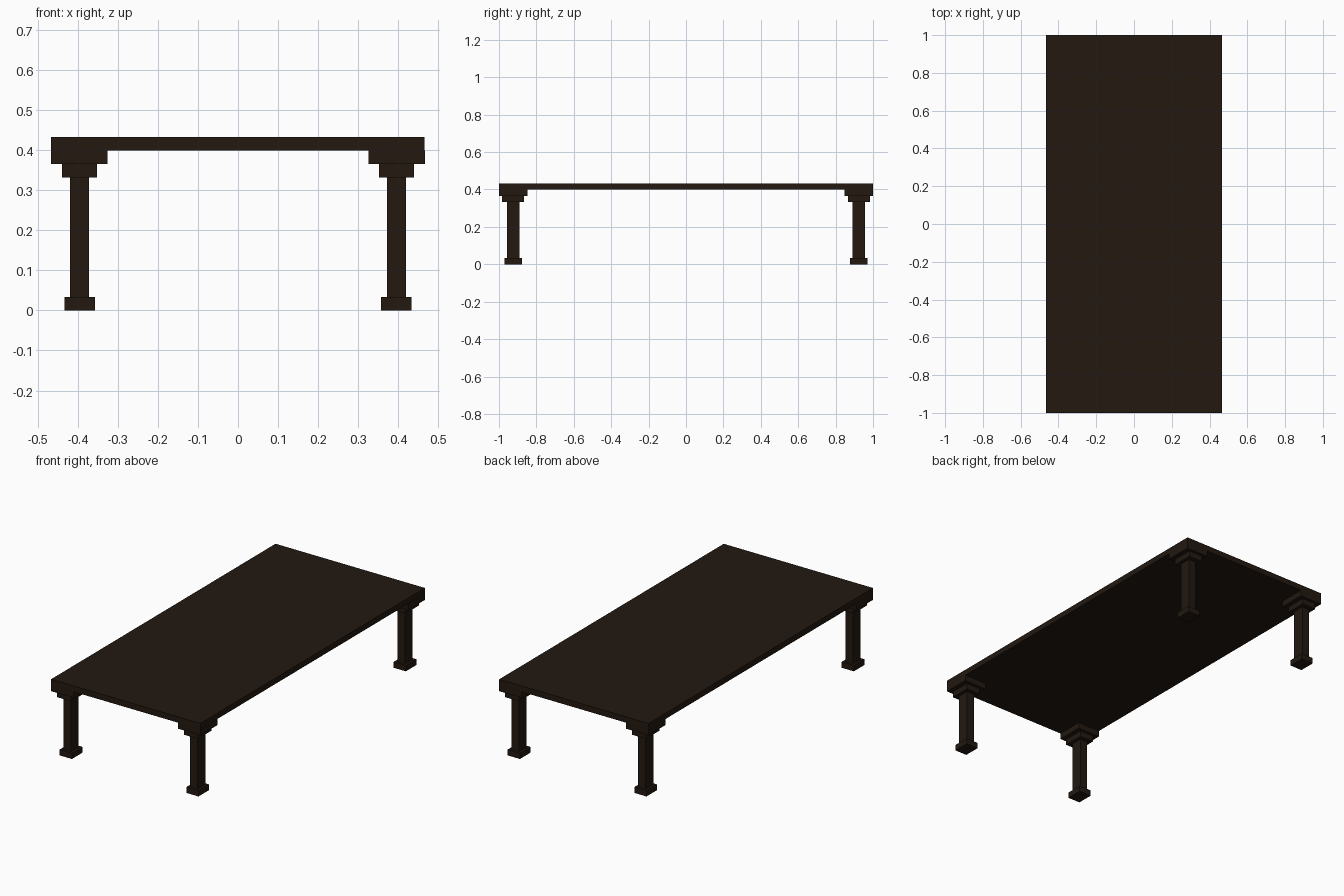
import bpy

if "Cube" in bpy.data.objects:
    bpy.data.objects.remove(bpy.data.objects["Cube"])

wood = bpy.data.materials.new("dark_wood")
wood.diffuse_color = (0.016, 0.009, 0.005, 1)
wood.use_nodes = True
wood.node_tree.nodes["Principled BSDF"].inputs["Base Color"].default_value = wood.diffuse_color


def box(name, x0, x1, y0, y1, z0, z1):
    bpy.ops.mesh.primitive_cube_add(size=1, location=((x0 + x1) / 2, (y0 + y1) / 2, (z0 + z1) / 2))
    ob = bpy.context.object
    ob.name = name
    ob.scale = (x1 - x0, y1 - y0, z1 - z0)
    bpy.ops.object.transform_apply(location=False, rotation=False, scale=True)
    ob.data.materials.append(wood)
    return ob


# Table top
box("table_top", -0.466, 0.465, -1, 1, 0.399, 0.432)

# Leg tiers: x range and y range as distances from the centre, then heights
tiers = {
    "corner_block": (0.326, 0.466, 0.848, 1.000, 0.365, 0.399),
    "capital": (0.352, 0.439, 0.865, 0.984, 0.332, 0.365),
    "shaft": (0.372, 0.419, 0.889, 0.957, 0.033, 0.332),
    "foot": (0.357, 0.433, 0.877, 0.970, 0.000, 0.033),
}

# Four stepped legs, one per corner
for sx, side in ((-1, "left"), (1, "right")):
    for sy, end in ((-1, "front"), (1, "back")):
        for part, (x0, x1, y0, y1, z0, z1) in tiers.items():
            xs = sorted((sx * x0, sx * x1))
            ys = sorted((sy * y0, sy * y1))
            box(f"{end}_{side}_{part}", *xs, *ys, z0, z1)
